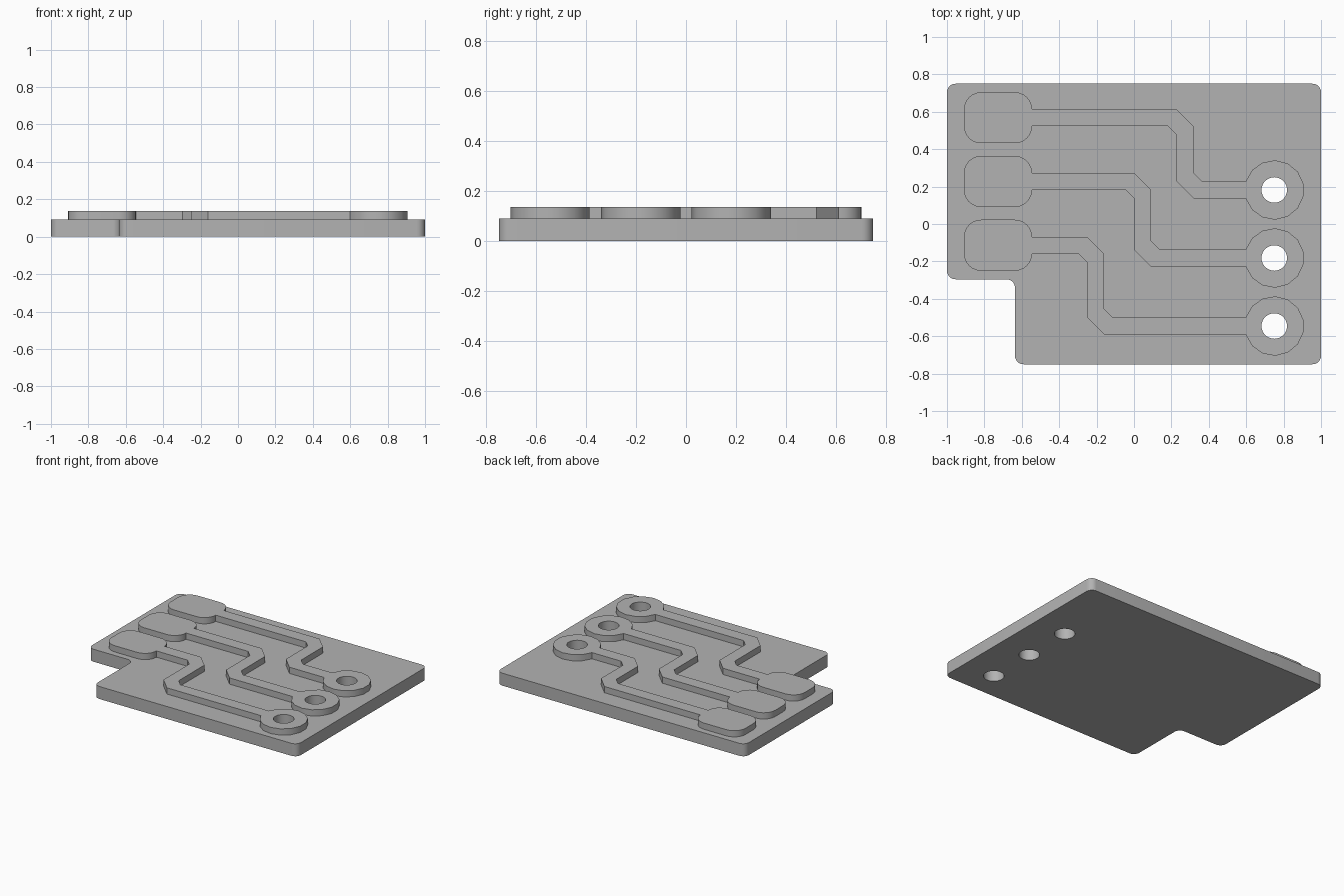
import bpy, bmesh, math
from mathutils import Vector

if "Cube" in bpy.data.objects:
    bpy.data.objects.remove(bpy.data.objects["Cube"])

U = 1 / 11                      # design unit: the board is 22 units wide
BOARD_T, TRACE_T = U, U / 2
HALF = U / 2                    # half trace width
HOLE_R, RING_R = 0.75 * U, 1.75 * U
HOLE_X = 0.75

grey = bpy.data.materials.new("grey")
grey.diffuse_color = (0.45, 0.45, 0.45, 1)
grey.use_nodes = True
grey.node_tree.nodes["Principled BSDF"].inputs["Base Color"].default_value = grey.diffuse_color


def arc(cx, cy, r, a0, a1, n):
    """Points on an arc, angles in degrees, both ends included."""
    step = math.radians(a1 - a0) / n
    return [(cx + r * math.cos(math.radians(a0) + i * step),
             cy + r * math.sin(math.radians(a0) + i * step)) for i in range(n + 1)]


def hole(y):
    return arc(HOLE_X, y, HOLE_R, 0, 360, 32)[:-1]


def rounded(corners, r, n=6):
    """Round every corner of a right-angled outline."""
    pts = []
    for i, c in enumerate(corners):
        c = Vector(c)
        a = (Vector(corners[i - 1]) - c).normalized() * r
        b = (Vector(corners[(i + 1) % len(corners)]) - c).normalized() * r
        for k in range(n + 1):
            t = k / n * math.pi / 2
            pts.append(tuple(c + a * (1 - math.sin(t)) + b * (1 - math.cos(t))))
    return pts


def plate(name, loops, z, thickness):
    """Extrude an outline with holes into a solid plate."""
    bm = bmesh.new()
    for loop in loops:
        vs = [bm.verts.new((x, y, z)) for x, y in loop]
        for i, v in enumerate(vs):
            bm.edges.new((vs[i - 1], v))
    bmesh.ops.triangle_fill(bm, use_beauty=True, use_dissolve=False, edges=bm.edges[:])
    ext = bmesh.ops.extrude_face_region(bm, geom=bm.faces[:], use_keep_orig=True)
    top = [g for g in ext["geom"] if isinstance(g, bmesh.types.BMVert)]
    bmesh.ops.translate(bm, verts=top, vec=(0, 0, thickness))
    bmesh.ops.recalc_face_normals(bm, faces=bm.faces[:])
    mesh = bpy.data.meshes.new(name)
    bm.to_mesh(mesh)
    bm.free()
    mesh.materials.append(grey)
    ob = bpy.data.objects.new(name, mesh)
    bpy.context.collection.objects.link(ob)
    bpy.ops.object.select_all(action='DESELECT')
    ob.select_set(True)
    bpy.context.view_layer.objects.active = ob
    bpy.ops.object.shade_smooth_by_angle(angle=math.radians(30))


# Board with a notched front left corner and three drilled holes
hole_ys = [2 * U, -2 * U, -6 * U]
notch_x, notch_y = -1 + 4 * U, -0.75 + 5 * U
outline = rounded([(-1, 0.75), (-1, notch_y), (notch_x, notch_y),
                   (notch_x, -0.75), (1, -0.75), (1, 0.75)], HALF)
plate("board", [outline] + [hole(y) for y in hole_ys], 0, BOARD_T)


# Raised tracks: rounded pad, stepped strip and ring around a hole
def track(name, pad_y, xc, hole_y):
    left, right = -1 + U, -1 + 5 * U
    r, h = U, 1.5 * U
    pad = (arc(right - r, pad_y + h - r, r, 0, 90, 6)
           + arc(left + r, pad_y + h - r, r, 90, 180, 6)
           + arc(left + r, pad_y - h + r, r, 180, 270, 6)
           + arc(right - r, pad_y - h + r, r, 270, 360, 6))
    lower = [(xc - 2 * HALF, pad_y - HALF), (xc - HALF, pad_y - 2 * HALF),
             (xc - HALF, hole_y + HALF), (xc + HALF, hole_y - HALF)]
    a = 180 - math.degrees(math.asin(HALF / RING_R))
    ring = arc(HOLE_X, hole_y, RING_R, -a, a, 13)
    upper = [(xc + 2 * HALF, hole_y + HALF), (xc + HALF, hole_y + 2 * HALF),
             (xc + HALF, pad_y - HALF), (xc - HALF, pad_y + HALF)]
    plate(name, [pad + lower + ring + upper, hole(hole_y)], BOARD_T, TRACE_T)


for name, i, xc in (("back_track", 0, 3 * U), ("middle_track", 1, HALF),
                    ("front_track", 2, -2.25 * U)):
    track(name, 0.75 - 2 * U - i * 3.75 * U, xc, hole_ys[i])
